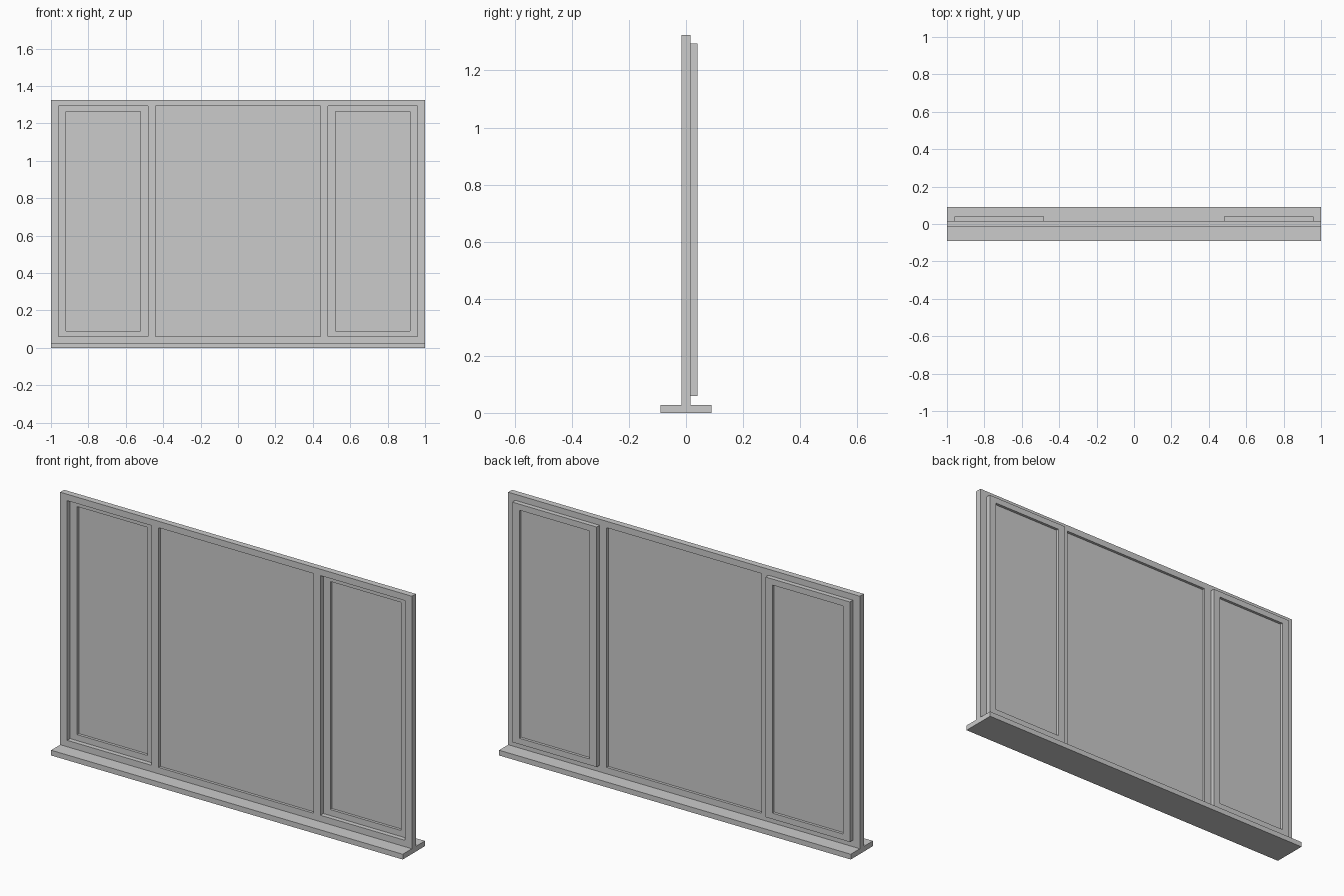
import bpy, bmesh
from mathutils import Matrix, Vector

if "Cube" in bpy.data.objects:
    bpy.data.objects.remove(bpy.data.objects["Cube"])


def boxes(name, specs):
    """One object made of boxes given as (x0, x1, y0, y1, z0, z1)."""
    bm = bmesh.new()
    for x0, x1, y0, y1, z0, z1 in specs:
        centre = Vector(((x0 + x1) / 2, (y0 + y1) / 2, (z0 + z1) / 2))
        size = Matrix.Diagonal((x1 - x0, y1 - y0, z1 - z0, 1))
        bmesh.ops.create_cube(bm, size=1, matrix=Matrix.Translation(centre) @ size)
    me = bpy.data.meshes.new(name)
    bm.to_mesh(me)
    bm.free()
    ob = bpy.data.objects.new(name, me)
    bpy.context.collection.objects.link(ob)
    return ob


def ring(name, xs, y0, y1, z0, z1, rail):
    """Rectangular frame: uprights at the x pairs in xs, rails between them."""
    specs = [(a, b, y0, y1, z0, z1) for a, b in xs]
    for (_, a), (b, _) in zip(xs, xs[1:]):
        specs += [(a, b, y0, y1, z0, z0 + rail), (a, b, y0, y1, z1 - rail, z1)]
    ob = boxes(name, specs)
    # weld the joints and merge coplanar faces into clean surfaces
    bm = bmesh.new()
    bm.from_mesh(ob.data)
    bmesh.ops.dissolve_limit(bm, angle_limit=0.01, verts=bm.verts, edges=bm.edges)
    bm.to_mesh(ob.data)
    bm.free()
    return ob


SILL, TOP, RAIL = 0.027, 1.325, 0.031
T = 0.016                      # half thickness of the frame
G = 0.002                      # half thickness of the glass
LOW, HIGH = 0.06, TOP - RAIL   # opening heights

# sill board
boxes("sill", [(-1, 1, -0.09, 0.09, 0, SILL)])

# fixed outer frame with two mullions
ring("outer_frame", [(-1, -0.96), (-0.48, -0.44), (0.44, 0.48), (0.96, 1)],
     -T, T, SILL, TOP, LOW - SILL)

# fixed centre pane
boxes("centre_glass", [(-0.44, 0.44, -G, G, LOW, HIGH)])

# opening sashes, set back in the side openings
for side, x in (("left", -0.96), ("right", 0.48)):
    y = 0.024
    ring(side + "_sash", [(x, x + 0.04), (x + 0.44, x + 0.48)],
         y - T, y + T, LOW, HIGH, RAIL)
    boxes(side + "_glass", [(x + 0.04, x + 0.44, y - G, y + G, LOW + RAIL, HIGH - RAIL)])
